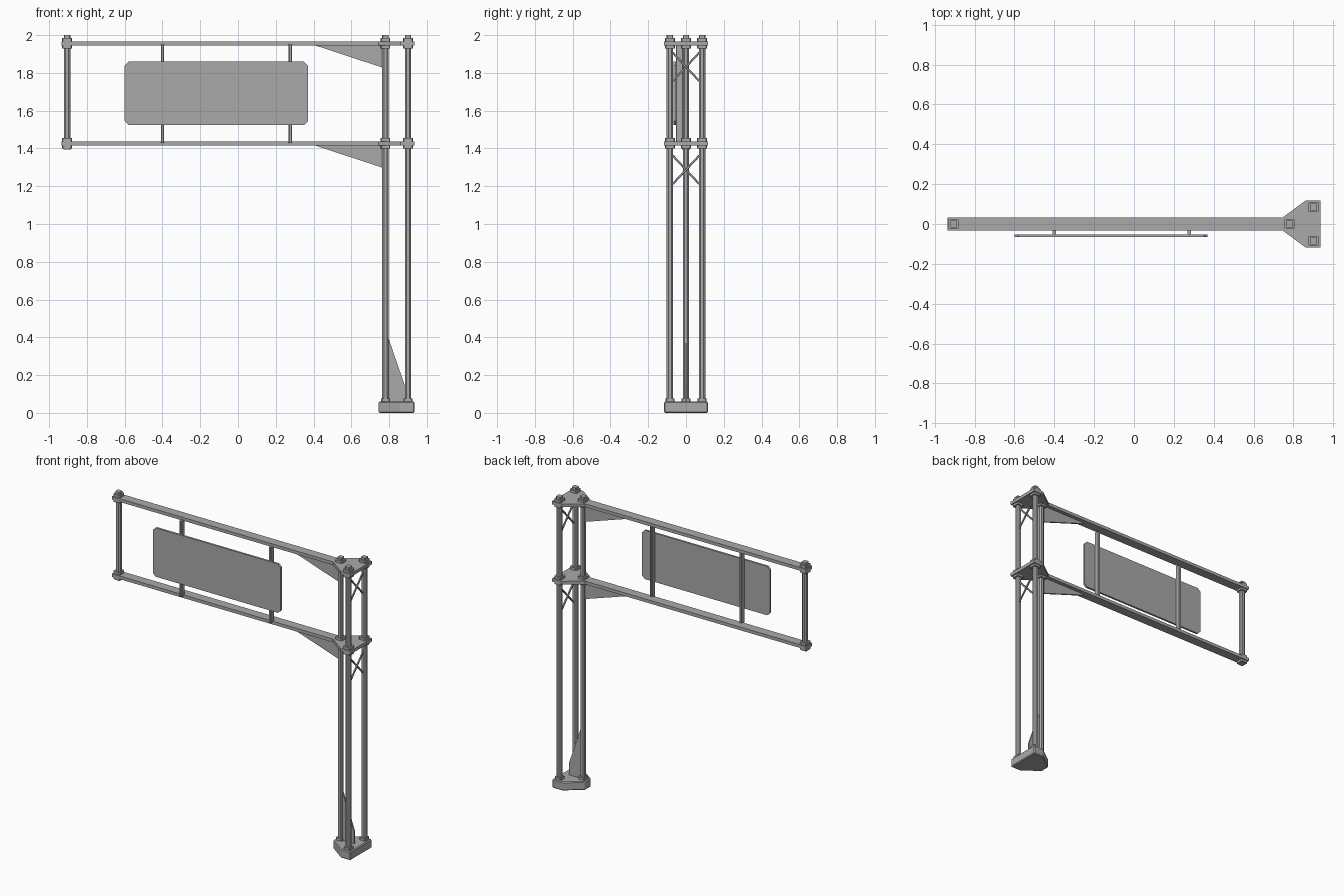
import bpy, bmesh, math
from mathutils import Vector

cube = bpy.data.objects.get("Cube")
if cube:
    bpy.data.objects.remove(cube)

steel = bpy.data.materials.new("grey_steel")
steel.use_nodes = True
GREY = (0.4, 0.4, 0.4, 1)
steel.diffuse_color = GREY
steel.node_tree.nodes["Principled BSDF"].inputs["Base Color"].default_value = GREY


def prism(name, outline, start, end, place):
    """Extrude an outline; place maps (u, v, depth) to a position."""
    bm = bmesh.new()
    rings = [[bm.verts.new(place(u, v, d)) for u, v in outline] for d in (start, end)]
    bm.faces.new(rings[0])
    bm.faces.new(rings[1])
    n = len(outline)
    for i in range(n):
        j = (i + 1) % n
        bm.faces.new((rings[0][i], rings[0][j], rings[1][j], rings[1][i]))
    bmesh.ops.recalc_face_normals(bm, faces=bm.faces)
    mesh = bpy.data.meshes.new(name)
    bm.to_mesh(mesh)
    bm.free()
    mesh.materials.append(steel)
    ob = bpy.data.objects.new(name, mesh)
    bpy.context.collection.objects.link(ob)
    return ob


def flat(u, v, d):
    return (u, v, d)


def upright(u, v, d):
    return (u, d, v)


def chamfered(cx, cy, w, h, c):
    """Rectangle outline with cut corners."""
    a, b = w / 2, h / 2
    pts = [(a, b - c), (a - c, b), (c - a, b), (-a, b - c),
           (-a, c - b), (c - a, -b), (a - c, -b), (a, c - b)]
    return [(cx + x, cy + y) for x, y in pts]


def column(name, x, y, width, z0, z1, cut):
    return prism(name, chamfered(x, y, width, width, width * cut), z0, z1, flat)


POSTS = [("inner_post", 0.78, 0), ("front_post", 0.9, -0.085), ("back_post", 0.9, 0.085)]
END = ("end_post", -0.905, 0)
LEVELS = [("lower", 1.415), ("upper", 1.945)]
THICK = 0.022

# Foot block and mast posts
HEAD = [(0.745, -0.032), (0.86, -0.117), (0.935, -0.117),
        (0.935, 0.117), (0.86, 0.117), (0.745, 0.032)]
foot = prism("foot_block", HEAD, 0, 0.06, flat)
bevel = foot.modifiers.new("edge", 'BEVEL')
bevel.width = 0.006
bevel.segments = 1
for name, x, y in POSTS:
    column(name, x, y, 0.034, 0.05, 1.985, 0.26)
    column(name + "_foot_collar", x, y, 0.046, 0.06, 0.077, 0.1)
column(END[0], END[1], END[2], 0.034, 1.41, 1.985, 0.26)

# Arms with flared heads, collars, nuts and gussets
ARM = HEAD + [(-0.935, 0.032), (-0.935, -0.032)]
for level, z in LEVELS:
    prism(level + "_arm", ARM, z, z + THICK, flat)
    for name, x, y in POSTS + [END]:
        tag = level + "_" + name
        column(tag + "_collar_above", x, y, 0.052, z + THICK, z + 0.039, 0.1)
        column(tag + "_collar_below", x, y, 0.052, z - 0.015, z, 0.1)
        if level == "upper":
            column(tag + "_cap", x, y, 0.034, z + 0.039, 2.0, 0.1)
        elif name == END[0]:
            column(tag + "_cap", x, y, 0.04, z - 0.02, z - 0.012, 0.1)
    prism(level + "_gusset", [(0.41, z), (0.768, z), (0.768, z - 0.118)],
          -0.006, 0.006, upright)

# Gusset at the foot
prism("foot_gusset", [(0.795, 0.055), (0.885, 0.055), (0.885, 0.14), (0.795, 0.4)],
      -0.006, 0.006, upright)

# Crossed braces between the two outer posts
for level, z in (("lower", 1.287), ("upper", 1.832)):
    for side, s in (("rising", 1), ("falling", -1)):
        along = Vector((0, 0.07, s * 0.075))
        across = Vector((0, -along.z, along.y)).normalized()
        centre = Vector((0.9 + s * 0.004, 0, z))
        prism(level + "_brace_" + side, chamfered(0, 0, 0.01, 0.011, 0.002), -1, 1,
              lambda u, v, d: centre + along * d + across * v + Vector((u, 0, 0)))

# Sign panel on two hanger bars
prism("sign_panel", chamfered(-0.115, 1.692, 0.97, 0.335, 0.02), -0.066, -0.052, upright)
for name, x in (("right_hanger", -0.4), ("left_hanger", 0.277)):
    prism(name, chamfered(x, -0.034, 0.017, 0.036, 0.003), 1.43, 1.95, flat)
